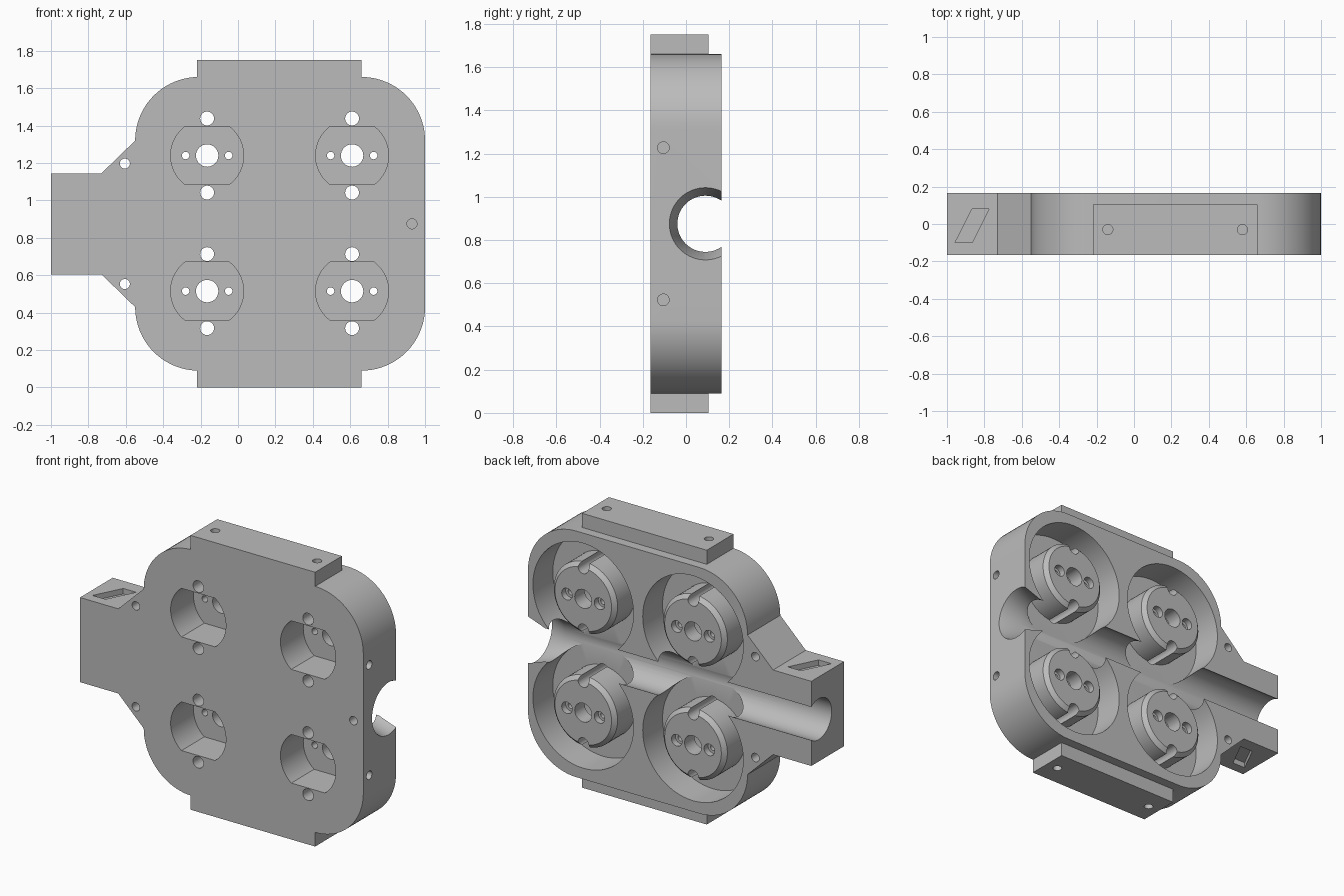
import bpy, bmesh, math
from mathutils import Vector

cube = bpy.data.objects.get("Cube")
if cube:
    bpy.data.objects.remove(cube, do_unlink=True)

grey = bpy.data.materials.new("plain_grey")
grey.use_nodes = True
colour = (0.5, 0.5, 0.5, 1)
grey.diffuse_color = colour
grey.node_tree.nodes["Principled BSDF"].inputs["Base Color"].default_value = colour

MID = 0.875            # height of the centre line
FRONT, BACK = -0.165, 0.165
OUT = 0.25             # past the front and back faces


def place(axis, u, v, t):
    return {"X": (t, u, v), "Y": (u, t, v), "Z": (u, v, t)}[axis]


def finish(name, bm):
    bmesh.ops.recalc_face_normals(bm, faces=bm.faces[:])
    mesh = bpy.data.meshes.new(name)
    bm.to_mesh(mesh)
    bm.free()
    mesh.materials.append(grey)
    ob = bpy.data.objects.new(name, mesh)
    bpy.context.scene.collection.objects.link(ob)
    return ob


def prism(name, outline, axis, lo, hi):
    bm = bmesh.new()
    a, b = [[bm.verts.new(place(axis, u, v, t)) for u, v in outline] for t in (lo, hi)]
    bm.faces.new(a)
    bm.faces.new(b)
    n = len(a)
    for i in range(n):
        j = (i + 1) % n
        bm.faces.new((a[i], a[j], b[j], b[i]))
    return finish(name, bm)


def lathe(name, profile, axis, u, v, closed=False, n=64):
    bm = bmesh.new()
    angles = [math.tau * i / n for i in range(n)]
    rings = [[bm.verts.new(place(axis, u + r * math.cos(a), v + r * math.sin(a), t))
              for a in angles] for r, t in profile]
    pairs = list(zip(rings, rings[1:]))
    if closed:
        pairs.append((rings[-1], rings[0]))
    else:
        bm.faces.new(rings[0])
        bm.faces.new(rings[-1])
    for a, b in pairs:
        for i in range(n):
            j = (i + 1) % n
            bm.faces.new((a[i], a[j], b[j], b[i]))
    return finish(name, bm)


def arc(cx, cz, r, start, end, n=20):
    return [(cx + r * math.cos(math.radians(start + (end - start) * i / n)),
             cz + r * math.sin(math.radians(start + (end - start) * i / n)))
            for i in range(n + 1)]


def box(name, x0, x1, y0, y1, z0, z1):
    return prism(name, [(x0, y0), (x1, y0), (x1, y1), (x0, y1)], "Z", z0, z1)


def combine(tool, operation="DIFFERENCE"):
    mod = body.modifiers.new("combine", "BOOLEAN")
    mod.operation = operation
    mod.solver = "EXACT"
    mod.object = tool
    bpy.context.view_layer.objects.active = body
    bpy.ops.object.modifier_apply(modifier=mod.name)
    bpy.data.objects.remove(tool, do_unlink=True)


def drill(axis, u, v, r, lo, hi, n=32):
    combine(lathe("drill", [(r, lo), (r, hi)], axis, u, v, n=n))


# Rounded plate with a tapered arm, one outline
R = 0.34
top = arc(0.66, 1.32, R, 0, 90) + arc(-0.21, 1.32, R, 90, 180)
top += [(-0.73, 1.145), (-1.0, 1.145)]
outline = top + [(x, 2 * MID - z) for x, z in reversed(top)]
body = prism("socket_housing", outline, "Y", FRONT, BACK)

# Mounting tabs above and below
for z0, z1 in ((0, 0.3), (1.45, 1.75)):
    combine(box("tab", -0.22, 0.66, FRONT, 0.105, z0, z1), "UNION")

# Cable channel, flared at one end
combine(lathe("channel", [(0.13, -1.1), (0.13, 0.88), (0.198, 1.1)], "X", 0.09, MID))

# Four sockets: ring pocket around a hub, front recess and pin holes
FLOOR = -0.035
ring = [(0.2, OUT), (0.2, BACK), (0.225, 0.14), (0.225, FLOOR), (0.355, FLOOR), (0.355, OUT)]
flat = math.degrees(math.asin(0.155 / 0.195))
for x in (-0.165, 0.61):
    for z in (0.515, 1.24):
        combine(lathe("pocket", ring, "Y", x, z, closed=True))
        recess = arc(x, z, 0.195, -flat, flat) + arc(x, z, 0.195, 180 - flat, 180 + flat)
        combine(prism("recess", recess, "Y", -OUT, 0.065))
        drill("Y", x, z, 0.06, 0, OUT)
        for side in (-1, 1):
            drill("Y", x, z + side * 0.198, 0.037, -OUT, OUT)
            drill("Y", x + side * 0.115, z, 0.02, 0, OUT)
            drill("Y", x + side * 0.115, z, 0.037, 0.125, OUT)

# Screw holes and slanted strap slots, mirrored about the centre line
slot = [(-0.957, -0.1), (-0.866, -0.1), (-0.775, 0.08), (-0.866, 0.08)]
for side in (-1, 1):
    drill("Y", -0.605, MID + side * 0.322, 0.027, -OUT, OUT)
    drill("X", -0.105, MID + side * 0.352, 0.027, 0.9, 1.1)
    for x in (-0.14, 0.58):
        drill("Z", x, -0.03, 0.027, *sorted((MID + side * 0.78, MID + side * 0.95)))
    combine(prism("slot", slot, "Z", *sorted((MID + side * 0.235, MID + side * 0.4))))
drill("Y", 0.93, MID, 0.027, -OUT, -0.1)

# Smooth curved walls, keep edges crisp
bpy.ops.object.select_all(action="DESELECT")
body.select_set(True)
bpy.context.view_layer.objects.active = body
bpy.ops.object.shade_smooth_by_angle(angle=math.radians(30))
